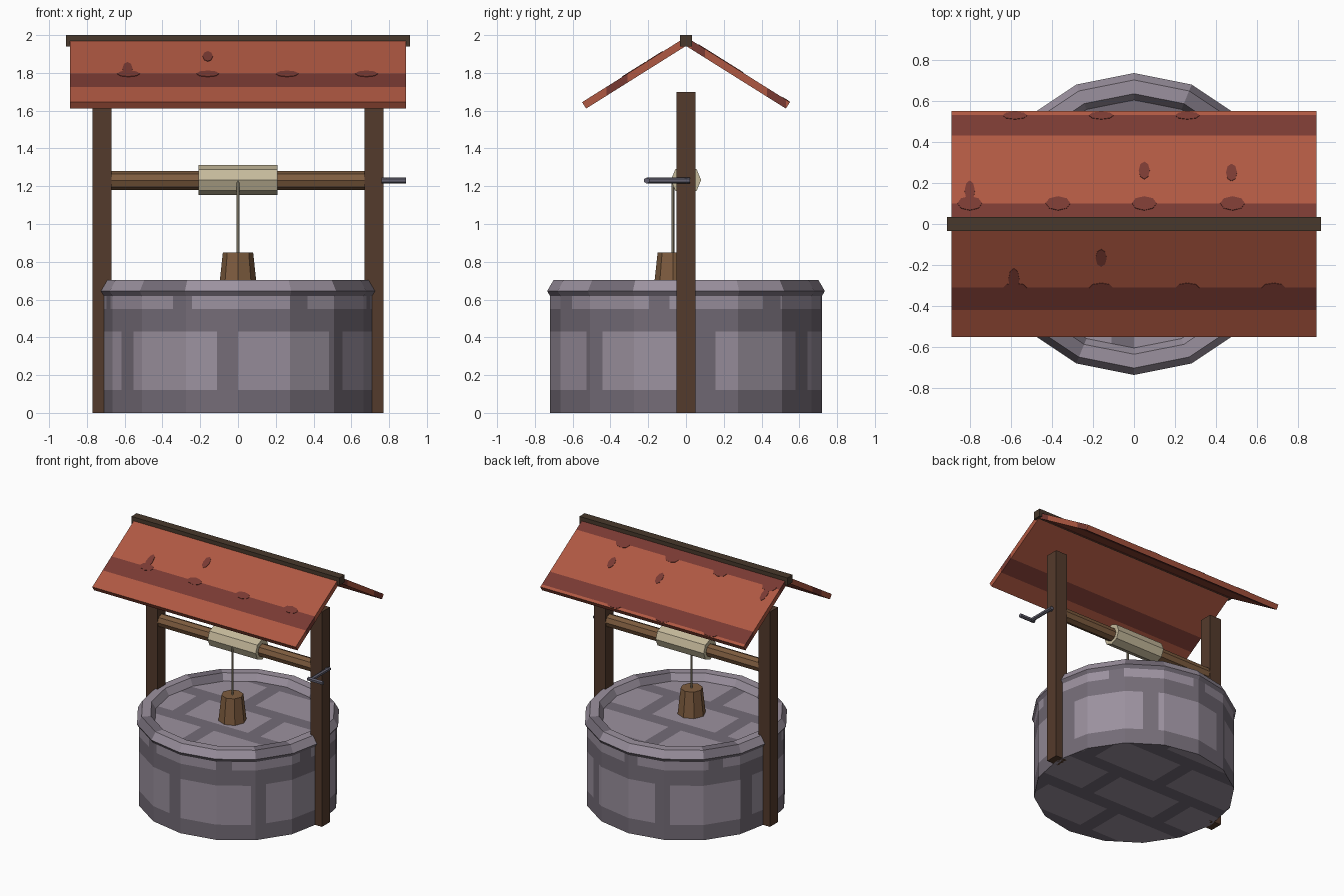
import bpy, bmesh, math
from mathutils import Vector, Matrix

if "Cube" in bpy.data.objects:
    bpy.data.objects.remove(bpy.data.objects["Cube"])


def mat(name, *rgb):
    m = bpy.data.materials.new(name)
    m.diffuse_color = (*rgb, 1)
    m.use_nodes = True
    m.node_tree.nodes["Principled BSDF"].inputs["Base Color"].default_value = m.diffuse_color
    return m


STONE = mat("light stone", .33, .285, .345)
MORTAR = mat("mid stone", .175, .15, .185)
POST = mat("dark wood", .088, .043, .025)
WOOD = mat("warm wood", .21, .108, .05)
RIDGE = mat("ridge wood", .065, .04, .025)
CREAM = mat("cream rope coil", .56, .49, .33)
ROPE = mat("rope", .33, .29, .2)
METAL = mat("grey metal", .125, .12, .16)
TILE = mat("red tile", .43, .098, .054)
TILE_DARK = mat("dark red tile", .19, .042, .032)


def finish(bm, name, mats, rule=None):
    if rule:
        for f in bm.faces:
            f.material_index = rule(f.calc_center_median())
    me = bpy.data.meshes.new(name)
    bm.to_mesh(me)
    bm.free()
    for m in mats:
        me.materials.append(m)
    ob = bpy.data.objects.new(name, me)
    bpy.context.collection.objects.link(ob)
    return ob


def cut(bm, co, no):
    bmesh.ops.bisect_plane(bm, geom=bm.verts[:] + bm.edges[:] + bm.faces[:],
                           plane_co=co, plane_no=no, dist=1e-5)


def box(name, lo, hi, m):
    lo, hi = Vector(lo), Vector(hi)
    bm = bmesh.new()
    bmesh.ops.create_cube(bm, size=1, matrix=Matrix.Translation((lo + hi) / 2)
                          @ Matrix.Diagonal((*(hi - lo), 1)))
    return finish(bm, name, [m])


def rod(name, a, b, r1, r2, sides, m, twist=0):
    a, b = Vector(a), Vector(b)
    rot = (b - a).to_track_quat('Z', 'Y').to_matrix().to_4x4()
    bm = bmesh.new()
    bmesh.ops.create_cone(bm, cap_ends=True, segments=sides, radius1=r1, radius2=r2,
                          depth=(b - a).length,
                          matrix=Matrix.Translation((a + b) / 2) @ rot @ Matrix.Rotation(twist, 4, 'Z'))
    return finish(bm, name, [m])


# Stone wall: 16-sided shell cut into staggered blocks
R, TOP, STEP, GAP = .72, .65, 360 / 7, 9
bm = bmesh.new()
bmesh.ops.create_cone(bm, cap_ends=False, segments=16, radius1=R, radius2=R, depth=TOP,
                      matrix=Matrix.Translation((0, 0, TOP / 2)))
for z in (.12, .43, .55):
    cut(bm, (0, 0, z), (0, 0, 1))
for i in range(7):
    for off in (0, -GAP, -20, -20 - GAP):
        a = math.radians(i * STEP + off)
        cut(bm, (0, 0, 0), (math.cos(a), math.sin(a), 0))


def wall_rule(c):
    if c.z < .12 or .43 < c.z < .55:
        return 1
    a = math.degrees(math.atan2(c.x, -c.y))        # angle from the front
    if c.z > .55:
        a += 20
    return 0 if a % STEP < STEP - GAP else 1


finish(bm, "well_wall", [STONE, MORTAR], wall_rule)


# Floor inside the rim and underside, with rows of blocks along x
def cap_rule(c):
    row = math.floor((c.y + .60) / .41)
    in_row = (c.y + .60) % .41 < .30
    in_col = (c.x + .33 * (row % 2)) % .66 < .55
    return 0 if in_row and in_col else 1


for name, z in (("well_floor", TOP), ("well_base", 0)):
    bm = bmesh.new()
    bmesh.ops.create_circle(bm, cap_ends=True, segments=16, radius=R,
                            matrix=Matrix.Translation((0, 0, z)))
    if z == 0:
        bmesh.ops.reverse_faces(bm, faces=bm.faces[:])
    for k in range(-1, 4):
        for e in (0, .30):
            cut(bm, (0, -.60 + .41 * k + e, 0), (0, 1, 0))
    for k in range(-3, 4):
        for e in (0, .55):
            cut(bm, (.33 * k + e, 0, 0), (1, 0, 0))
    finish(bm, name, [STONE, MORTAR], cap_rule)

# Rim: hexagonal ring, 16 segments
bm = bmesh.new()
rings = []
for i in range(16):
    a = math.tau * i / 16
    ring = []
    for j in range(6):
        b = math.tau * j / 6
        r = .668 + .067 * math.cos(b)
        ring.append(bm.verts.new((r * math.sin(a), -r * math.cos(a), .645 + .067 * math.sin(b))))
    rings.append(ring)
for i in range(16):
    p, q = rings[i], rings[(i + 1) % 16]
    for j in range(6):
        k = (j + 1) % 6
        bm.faces.new((p[j], q[j], q[k], p[k]))
bmesh.ops.recalc_face_normals(bm, faces=bm.faces[:])


def rim_rule(c):
    seg = math.floor((math.atan2(c.x, -c.y) % math.tau) / math.tau * 16)
    return 1 if seg % 4 == 2 or c.z < .63 else 0


finish(bm, "well_rim", [STONE, MORTAR], rim_rule)

# Posts
for side, s in (("right", 1), ("left", -1)):
    box(side + "_post", (s * .72 - .05, -.05, 0), (s * .72 + .05, .05, 1.70), POST)

# Axle, rope coil, rope and bucket
rod("axle", (-.70, 0, 1.23), (.70, 0, 1.23), .05, .05, 8, WOOD)
rod("rope_coil", (-.21, 0, 1.233), (.21, 0, 1.233), .08, .08, 8, CREAM)
rod("rope", (0, -.07, .84), (0, -.07, 1.23), .008, .008, 6, ROPE)
rod("bucket", (0, -.07, .64), (0, -.07, .85), .103, .08, 8, WOOD)

# Crank
rod("crank_arm", (.785, .02, 1.23), (.785, -.21, 1.23), .015, .015, 6, METAL)
rod("crank_handle", (.76, -.208, 1.23), (.89, -.208, 1.23), .016, .016, 6, METAL)
rod("crank_pin", (.70, 0, 1.23), (.79, 0, 1.23), .015, .015, 6, METAL)

# Roof slabs with darker tile bands
W, PEAK, EAVE_Y, EAVE_Z, THICK = .89, 1.99, .55, 1.645, .04
slope = math.atan2(PEAK - EAVE_Z, EAVE_Y)
sn, cs = math.sin(slope), math.cos(slope)


def roof(name, s, bands):
    prof = [(0, PEAK), (EAVE_Y, EAVE_Z), (EAVE_Y - THICK * sn, EAVE_Z - THICK * cs),
            (0, PEAK - THICK / cs)]
    bm = bmesh.new()
    f = bm.faces.new([bm.verts.new((-W, s * y, z)) for y, z in prof])
    ext = bmesh.ops.extrude_face_region(bm, geom=[f])["geom"]
    bmesh.ops.translate(bm, vec=(2 * W, 0, 0),
                        verts=[v for v in ext if isinstance(v, bmesh.types.BMVert)])
    if not any(len(set(v.co.x for v in g.verts)) == 1 and g.verts[0].co.x < 0 for g in bm.faces):
        bm.faces.new([v for v in bm.verts if v.co.x < 0][:4])
    bmesh.ops.recalc_face_normals(bm, faces=bm.faces[:])
    for band in bands:
        for y in band:
            cut(bm, (0, s * y, 0), (0, 1, 0))
    finish(bm, name, [TILE, TILE_DARK],
           lambda c: int(any(a < abs(c.y) < b for a, b in bands)))


roof("roof_front", -1, [(.31, .42)])
roof("roof_back", 1, [(.03, .10), (.43, .53)])


# Worn tile marks: thin eight-sided plates lying on the slope (x, y, half width, half length)
def mark(x, y, rx, ry):
    s = 1 if y > 0 else -1
    z = PEAK - abs(y) * math.tan(slope)
    bm = bmesh.new()
    bmesh.ops.create_cone(bm, cap_ends=True, segments=8, radius1=1, radius2=1, depth=.006,
                          matrix=Matrix.Translation((x, y, z)) @ Matrix.Rotation(-s * slope, 4, 'X')
                          @ Matrix.Diagonal((rx, ry, 1, 1)))
    finish(bm, "tile_mark", [TILE_DARK])


for x in (-.58, -.16, .26, .68):
    mark(x, -.312, .06, .03)
    mark(x, .528, .06, .022) if x < .6 else None
for x in (-.80, -.37, .05, .48):
    mark(x, .10, .06, .04)
for x, y in ((-.16, -.165), (.05, .26), (.475, .25)):
    mark(x, y, .027, .05)
mark(-.585, -.27, .027, .065)
mark(-.80, .16, .025, .06)

# Ridge beam
box("ridge_beam", (-.91, -.033, 1.94), (.91, .033, 2.0), RIDGE)
